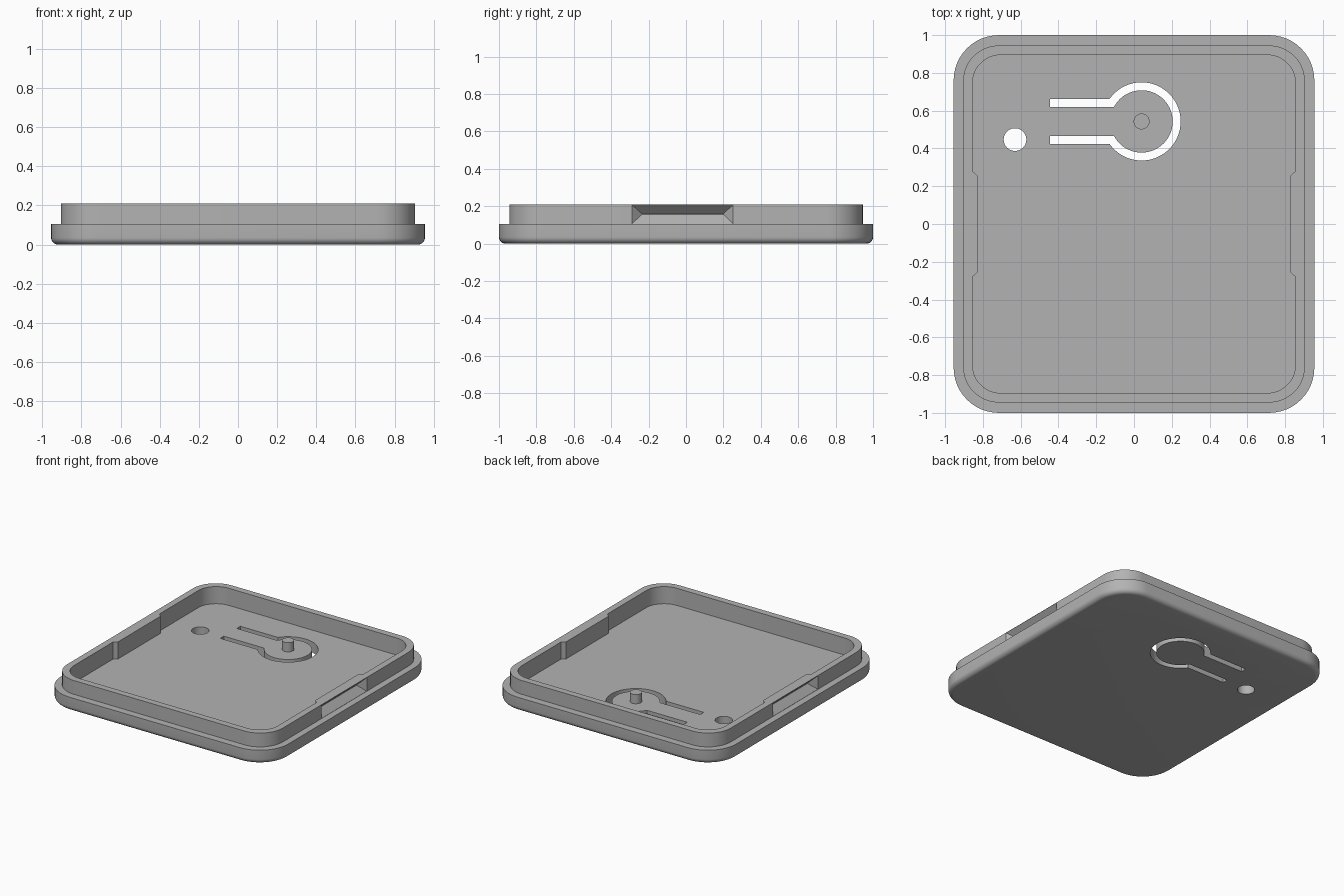
import bpy, bmesh, math

cube = bpy.data.objects.get("Cube")
if cube:
    bpy.data.objects.remove(cube, do_unlink=True)

grey = bpy.data.materials.new("mid grey")
grey.use_nodes = True
grey.diffuse_color = (0.45, 0.45, 0.45, 1)
grey.node_tree.nodes["Principled BSDF"].inputs["Base Color"].default_value = (0.45, 0.45, 0.45, 1)

FLOOR, STEP, TOP = 0.08, 0.105, 0.21


def rounded_loop(hx, hy, r, bump=0.0):
    """Rounded rectangle, with an optional inward bump on both long sides."""
    pts = []
    for cx, cy, start in ((1, 1, 0), (-1, 1, 90), (-1, -1, 180), (1, -1, 270)):
        for i in range(13):
            a = math.radians(start + 90 * i / 12)
            pts.append((cx * (hx - r) + r * math.cos(a), cy * (hy - r) + r * math.sin(a)))
        if start in (90, 270):
            s = -1 if start == 90 else 1
            pts += [(s * (hx - d), -s * y) for y, d in
                    ((0.28, 0), (0.255, bump), (-0.255, bump), (-0.28, 0))]
    return pts


def loft(name, loops):
    """Skin a stack of (points, z) loops and cap both ends."""
    bm = bmesh.new()
    rings = [[bm.verts.new((x, y, z)) for x, y in pts] for pts, z in loops]
    n = len(rings[0])
    for a, b in zip(rings, rings[1:]):
        for i in range(n):
            j = (i + 1) % n
            bm.faces.new((a[i], a[j], b[j], b[i]))
    bm.faces.new(rings[0][::-1])
    bm.faces.new(rings[-1])
    bmesh.ops.recalc_face_normals(bm, faces=bm.faces)
    mesh = bpy.data.meshes.new(name)
    bm.to_mesh(mesh)
    bm.free()
    mesh.materials.append(grey)
    obj = bpy.data.objects.new(name, mesh)
    bpy.context.collection.objects.link(obj)
    return obj


def circle(cx, cy, r, n=40):
    return [(cx + r * math.cos(math.tau * i / n), cy + r * math.sin(math.tau * i / n))
            for i in range(n)]


def smooth(obj):
    bpy.ops.object.select_all(action='DESELECT')
    bpy.context.view_layer.objects.active = obj
    obj.select_set(True)
    bpy.ops.object.shade_smooth_by_angle(angle=math.radians(30))


def cut(obj, cutter):
    cutter.hide_render = True
    bpy.ops.object.select_all(action='DESELECT')
    bpy.context.view_layer.objects.active = obj
    obj.select_set(True)
    mod = obj.modifiers.new("cut", 'BOOLEAN')
    mod.operation, mod.solver, mod.object = 'DIFFERENCE', 'EXACT', cutter
    bpy.ops.object.modifier_apply(modifier=mod.name)
    bpy.data.objects.remove(cutter, do_unlink=True)


# Lid shell: filleted base, step, raised rim and recessed floor
F = 0.035
loops = []
for i in range(7):
    a = math.radians(90 * i / 6)
    inset = F * (1 - math.sin(a))
    loops.append((rounded_loop(0.955 - inset, 1 - inset, 0.24 - inset), F * (1 - math.cos(a))))
rim = rounded_loop(0.905, 0.945, 0.19)
inner = rounded_loop(0.855, 0.895, 0.15, 0.027)
loops += [(rounded_loop(0.955, 1, 0.24), STEP), (rim, STEP), (rim, TOP), (inner, TOP), (inner, FLOOR)]
lid = loft("lid_shell", loops)

# Keyhole slot that frees the push button and its tongue
CX, CY, END = 0.04, 0.543, -0.445


def arc(r, half):
    a = math.pi - math.asin(half / r)
    return [(CX + r * math.cos(a - 2 * a * i / 48), CY + r * math.sin(a - 2 * a * i / 48))
            for i in range(49)]


slot = ([(END, CY + 0.12)] + arc(0.207, 0.12) + [(END, CY - 0.12), (END, CY - 0.077)]
        + arc(0.165, 0.077)[::-1] + [(END, CY + 0.077)])
cut(lid, loft("slot_cutter", [(slot, -0.1), (slot, 0.18)]))

# Round through hole
hole = circle(-0.63, 0.447, 0.06)
cut(lid, loft("hole_cutter", [(hole, -0.1), (hole, 0.18)]))

# V-shaped snap grooves with mitred ends on both sides
for s in (1, -1):
    def section(y0, y1, z0, z1):
        return [(y0, z0), (y1, z0), (y1, z1), (y0, z1)]
    groove = loft("groove_cutter", [(section(-0.289, 0.251, STEP + 0.001, TOP - 0.002), 0.905),
                                    (section(-0.235, 0.2, 0.157, 0.159), 0.855)])
    bm = bmesh.new()
    bm.from_mesh(groove.data)
    # Stand the section upright and lift its open side clear of the wall
    for v in bm.verts:
        y, z, x = v.co
        v.co = (s * x, y, z)
    face = max(bm.faces, key=lambda f: abs(f.calc_center_median().x))
    out = bmesh.ops.extrude_face_region(bm, geom=[face])["geom"]
    for v in out:
        if isinstance(v, bmesh.types.BMVert):
            v.co.x += s * 0.02
    bm.faces.remove(face) if face.is_valid else None
    bmesh.ops.recalc_face_normals(bm, faces=bm.faces)
    bm.to_mesh(groove.data)
    bm.free()
    cut(lid, groove)
smooth(lid)

# Pin on the push button
pin = circle(CX, CY, 0.042)
smooth(loft("button_pin", [(pin, FLOOR - 0.01), (pin, 0.15)]))
